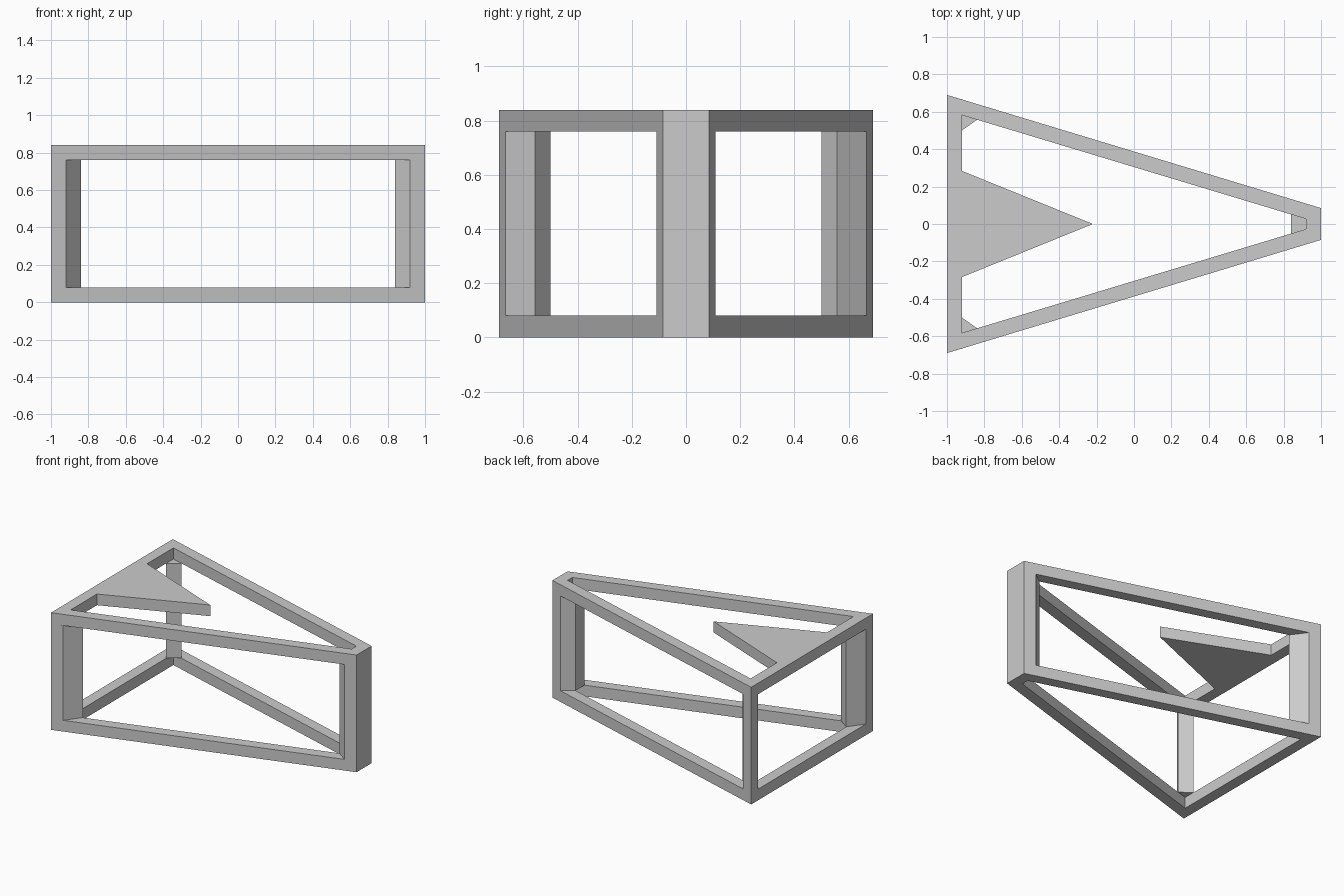
import bpy, bmesh

if "Cube" in bpy.data.objects:
    bpy.data.objects.remove(bpy.data.objects["Cube"])

H = 0.84      # overall height
T = 0.08      # bar thickness


def finish(name, bm):
    bmesh.ops.recalc_face_normals(bm, faces=bm.faces)
    me = bpy.data.meshes.new(name)
    bm.to_mesh(me)
    bm.free()
    ob = bpy.data.objects.new(name, me)
    bpy.context.collection.objects.link(ob)
    return ob


def prism(name, pts, z0, z1, caps=True):
    """Vertical prism over a flat outline."""
    bm = bmesh.new()
    lo = [bm.verts.new((x, y, z0)) for x, y in pts]
    hi = [bm.verts.new((x, y, z1)) for x, y in pts]
    n = len(pts)
    for i in range(n):
        j = (i + 1) % n
        bm.faces.new((lo[i], lo[j], hi[j], hi[i]))
    if caps:
        bm.faces.new(lo)
        bm.faces.new(hi)
    return finish(name, bm)


def ring(name, outer, inner, z0, z1):
    """Flat frame between an outer and an inner outline."""
    bm = bmesh.new()
    loops = [[bm.verts.new((x, y, z)) for x, y in pts]
             for pts, z in ((outer, z0), (outer, z1), (inner, z1), (inner, z0))]
    n = len(outer)
    for k in range(4):
        a, b = loops[k], loops[(k + 1) % 4]
        for i in range(n):
            j = (i + 1) % n
            bm.faces.new((a[i], a[j], b[j], b[i]))
    return finish(name, bm)


# Tapered top and bottom frames
outer = [(-1, -0.69), (1, -0.085), (1, 0.085), (-1, 0.69)]
inner = [(-0.92, -0.582), (0.92, -0.027), (0.92, 0.027), (-0.92, 0.582)]
ring("bottom_frame", outer, inner, 0, T)
ring("top_frame", outer, inner, H - T, H)

# Wide-end corner posts, deepened along the corner bisector
post = [(-1, -0.69), (-0.92, -0.666), (-0.84, -0.557), (-0.92, -0.5), (-1, -0.61)]
for side, s in (("front", 1), ("back", -1)):
    prism(side + "_corner_post", [(x, s * y) for x, y in post], T, H - T)

# Single solid post at the narrow end
half = [(1, -0.085), (0.92, -0.109), (0.84, -0.05)]
prism("narrow_end_post", half + [(x, -y) for x, y in reversed(half)], T, H - T)

# Triangular tongue on the top frame
prism("top_triangle", [(-0.92, -0.284), (-0.22, 0), (-0.92, 0.284)], H - T, H)
